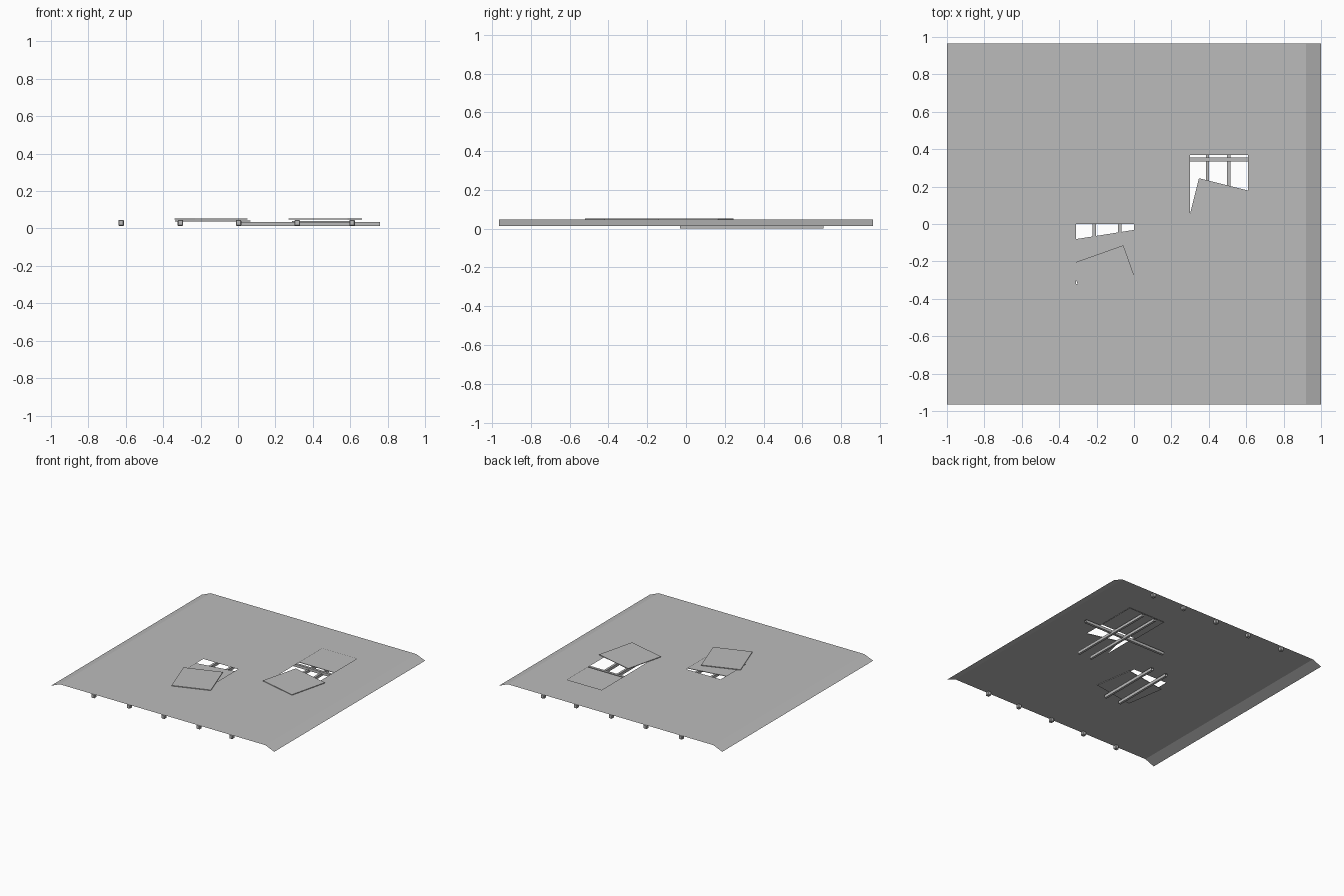
import bpy, bmesh
from math import radians

cube = bpy.data.objects.get("Cube")
if cube:
    bpy.data.objects.remove(cube, do_unlink=True)

grey = bpy.data.materials.new("plain_grey")
grey.use_nodes = True
grey.diffuse_color = (0.5, 0.5, 0.5, 1)
grey.node_tree.nodes["Principled BSDF"].inputs["Base Color"].default_value = (0.5, 0.5, 0.5, 1)

HALF_Y = 0.965
SHEET_Z, EAVE_Z = 0.047, 0.014
HOLES = [(-0.31, 0.0, -0.32, 0.0), (0.3, 0.61, 0.0, 0.65)]


def finish(name, bm):
    mesh = bpy.data.meshes.new(name)
    bm.to_mesh(mesh)
    bm.free()
    mesh.materials.append(grey)
    obj = bpy.data.objects.new(name, mesh)
    bpy.context.collection.objects.link(obj)
    return obj


def box(name, center, size, turn=0, open_axis=None):
    """A box, turned about z; open_axis leaves both ends on that axis open."""
    bm = bmesh.new()
    bmesh.ops.create_cube(bm, size=1)
    if open_axis is not None:
        ends = [f for f in bm.faces if abs(f.normal[open_axis]) > 0.9]
        bmesh.ops.delete(bm, geom=ends, context='FACES_ONLY')
    bmesh.ops.scale(bm, vec=size, verts=bm.verts)
    obj = finish(name, bm)
    obj.location = center
    obj.rotation_euler.z = radians(turn)
    return obj


# Thin roof sheet with sloping side eaves and two openings
bm = bmesh.new()
xs = sorted({-1, -0.92, 0.92, 1} | {x for h in HOLES for x in h[:2]})
ys = sorted({-HALF_Y, HALF_Y} | {y for h in HOLES for y in h[2:]})
grid = [[bm.verts.new((x, y, EAVE_Z if abs(x) == 1 else SHEET_Z)) for y in ys] for x in xs]
for i in range(len(xs) - 1):
    for j in range(len(ys) - 1):
        cx, cy = (xs[i] + xs[i + 1]) / 2, (ys[j] + ys[j + 1]) / 2
        if any(a < cx < b and c < cy < d for a, b, c, d in HOLES):
            continue
        bm.faces.new((grid[i][j], grid[i + 1][j], grid[i + 1][j + 1], grid[i][j + 1]))
flat = [e for e in bm.edges if len(e.link_faces) == 2 and e.calc_face_angle() < 0.01]
bmesh.ops.dissolve_limit(bm, angle_limit=0.01, verts=bm.verts, edges=flat)
finish("roof_sheet", bm)

# Rafter ends showing along the front and back edges
for x in (-0.625, -0.308, 0.003, 0.317, 0.61):
    for side, label in ((-1, "front"), (1, "back")):
        end = box(label + "_rafter_end", (x, side * (HALF_Y - 0.015), 0.03), (0.03, 0.03, 0.032))
        bevel = end.modifiers.new("soft_corners", 'BEVEL')
        bevel.width = 0.004

# Battens under the openings, open at their ends
for x in (-0.213, -0.077):
    box("small_opening_batten", (x, -0.15, 0.025), (0.018, 0.54, 0.023), open_axis=1)
for x in (0.393, 0.507):
    box("large_opening_batten", (x, 0.34, 0.011), (0.018, 0.74, 0.022), open_axis=1)
box("cross_batten", (0.385, 0.345, 0.024), (0.75, 0.02, 0.022), open_axis=0)

# Loose panels lying on the sheet
box("small_opening_loose_panel", (-0.144, -0.317, 0.05), (0.3, 0.325, 0.005), turn=19.5)
box("large_opening_loose_panel", (0.466, 0.05, 0.05), (0.325, 0.32, 0.005), turn=-14)

# Panels slipped down below the sheet
box("small_opening_slipped_panel", (-0.135, -0.215, 0.04), (0.36, 0.32, 0.004), turn=9)
box("large_opening_slipped_panel", (0.455, 0.53, 0.038), (0.33, 0.32, 0.004))
